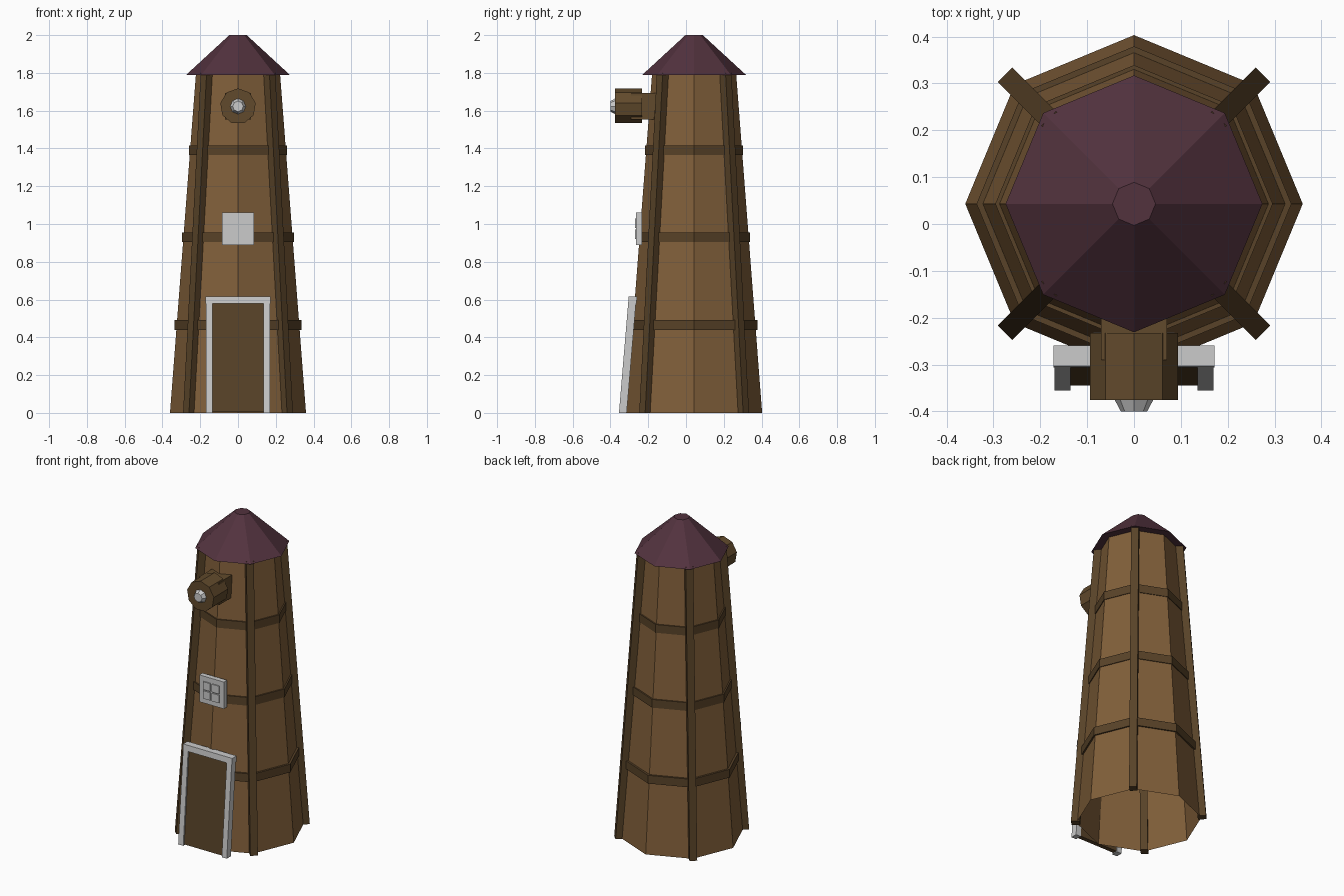
import bpy, bmesh
from math import sin, cos, tan, pi, radians
from mathutils import Matrix, Vector

if "Cube" in bpy.data.objects:
    bpy.data.objects.remove(bpy.data.objects["Cube"])

CY = 0.043            # tower axis
H, R0, R1 = 1.79, 0.36, 0.223


def material(name, rgb):
    m = bpy.data.materials.new(name)
    m.diffuse_color = (*rgb, 1)
    m.use_nodes = True
    m.node_tree.nodes["Principled BSDF"].inputs["Base Color"].default_value = m.diffuse_color
    return m


WALL = material("wall_wood", (0.22, 0.115, 0.042))
TRIM = material("trim_wood", (0.098, 0.055, 0.021))
BARREL = material("barrel_wood", (0.12, 0.068, 0.025))
ROOF = material("roof_purple", (0.085, 0.032, 0.048))


def loft(name, rings, mat=None, caps=True, closed=False):
    """Skin a list of equal-length point rings."""
    bm = bmesh.new()
    loops = [[bm.verts.new(p) for p in ring] for ring in rings]
    n = len(loops[0])
    pairs = list(zip(loops, loops[1:])) + ([(loops[-1], loops[0])] if closed else [])
    for a, b in pairs:
        for i in range(n):
            j = (i + 1) % n
            bm.faces.new((a[i], a[j], b[j], b[i]))
    if caps and not closed:
        bm.faces.new(loops[0])
        bm.faces.new(loops[-1])
    bmesh.ops.recalc_face_normals(bm, faces=bm.faces)
    me = bpy.data.meshes.new(name)
    bm.to_mesh(me)
    bm.free()
    ob = bpy.data.objects.new(name, me)
    bpy.context.collection.objects.link(ob)
    if mat:
        me.materials.append(mat)
    return ob


def ring(r, z, n=8):
    return [(r * cos(2 * pi * i / n), CY + r * sin(2 * pi * i / n), z) for i in range(n)]


def ring_y(r, y, zc, n, start=90):
    a0 = radians(start)
    return [(r * cos(a0 + 2 * pi * i / n), y, zc + r * sin(a0 + 2 * pi * i / n)) for i in range(n)]


def slab(name, x, y, z, mat=None, lean=0.0):
    """Box from (min, max) ranges; lean slides it back in y as z rises."""
    return loft(name, [[(x[0], y[0] + lean * k, k), (x[1], y[0] + lean * k, k),
                        (x[1], y[1] + lean * k, k), (x[0], y[1] + lean * k, k)] for k in z], mat)


# Tower shell, open underneath
loft("tower_wall", [ring(R0, 0), ring(R1, H)], WALL, caps=False)

# Roof
loft("roof", [ring(0.274, H), ring(0.046, 2.0)], ROOF)

# Horizontal bands
for i, (z, r) in enumerate([(0.465, 0.336), (0.93, 0.296), (1.39, 0.260)]):
    lo, hi = z - 0.026, z + 0.026
    loft(f"band_{i + 1}", [ring(r, lo), ring(r, hi), ring(r - 0.03, hi), ring(r - 0.03, lo)],
         TRIM, closed=True)

# Leaning corner posts on the diagonals
for i in range(4):
    rot = Matrix.Translation((0, CY, 0)) @ Matrix.Rotation(radians(45 + 90 * i), 4, 'Z')
    rings = [[rot @ Vector((r, w, z)) for r, w in
              ((ro - 0.05, -0.022), (ro, -0.022), (ro, 0.022), (ro - 0.05, 0.022))]
             for ro, z in ((0.389, 0.0), (0.257, 1.80))]
    loft(f"corner_post_{i + 1}", rings, TRIM)

# Door with leaning frame
LEAN = 0.084
slab("door_panel", (-0.14, 0.14), (-0.345, -0.318), (0.005, 0.59), TRIM, LEAN)
for side, s in (("left", -1), ("right", 1)):
    slab(f"door_jamb_{side}", sorted((s * 0.135, s * 0.170)), (-0.355, -0.314), (0.0, 0.58), None, LEAN)
slab("door_lintel", (-0.172, 0.172), (-0.355, -0.311), (0.578, 0.615), None, LEAN)

# Window: frame with four raised panes
slab("window_frame", (-0.086, 0.086), (-0.264, -0.232), (0.89, 1.06))
for x in (-0.031, 0.031):
    for z in (0.946, 1.003):
        slab("window_pane", (x - 0.025, x + 0.025), (-0.271, -0.26), (z - 0.025, z + 0.025))

# Hoist: neck, barrel and metal tip
ZC = 1.623
slab("hoist_neck", (-0.07, 0.07), (-0.29, -0.14), (ZC - 0.071, ZC + 0.071), BARREL)
loft("hoist_barrel", [ring_y(0.095, -0.375, ZC, 9), ring_y(0.095, -0.233, ZC, 9)], BARREL)
loft("hoist_tip", [ring_y(0.028, -0.4, ZC, 8), ring_y(0.044, -0.37, ZC, 8)])
